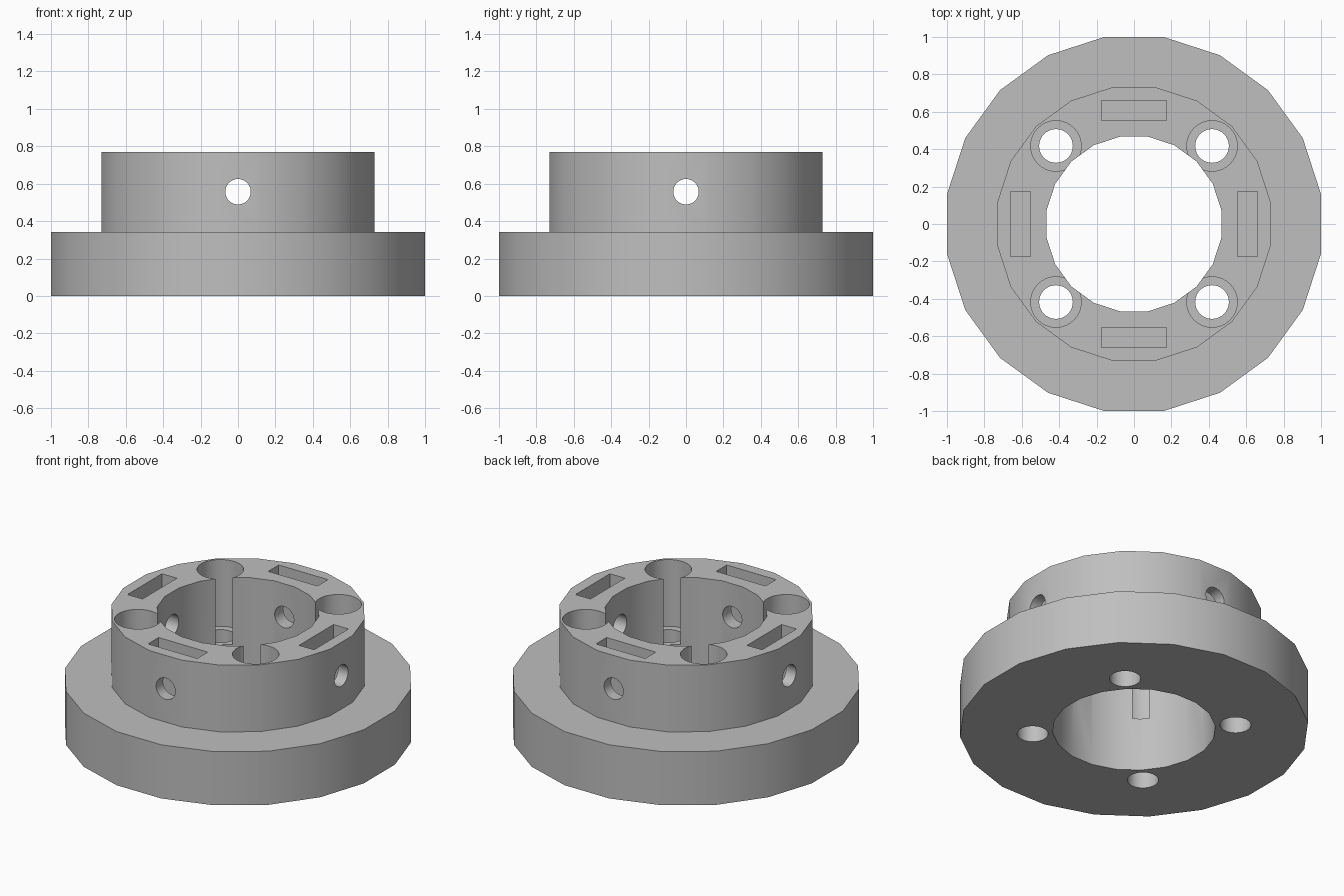
import bpy, bmesh, math
from mathutils import Matrix, Vector

if "Cube" in bpy.data.objects:
    bpy.data.objects.remove(bpy.data.objects["Cube"])

STEP, TOP = 0.343, 0.77          # flange top, collar top
SIDES = 20

gray = bpy.data.materials.new("light_gray")
gray.diffuse_color = (0.52, 0.52, 0.52, 1)
gray.use_nodes = True
gray.node_tree.nodes["Principled BSDF"].inputs["Base Color"].default_value = gray.diffuse_color


def new_object(name, bm):
    bmesh.ops.recalc_face_normals(bm, faces=bm.faces)
    mesh = bpy.data.meshes.new(name)
    bm.to_mesh(mesh)
    bm.free()
    mesh.materials.append(gray)
    obj = bpy.data.objects.new(name, mesh)
    bpy.context.collection.objects.link(obj)
    return obj


def cylinder(bm, radius, start, end):
    start, end = Vector(start), Vector(end)
    axis = end - start
    matrix = Matrix.Translation((start + end) / 2) @ axis.to_track_quat('Z', 'Y').to_matrix().to_4x4()
    bmesh.ops.create_cone(bm, cap_ends=True, segments=40, radius1=radius,
                          radius2=radius, depth=axis.length, matrix=matrix)


# Flanged collar: stepped ring profile revolved in flat facets
profile = [(0.473, 0), (1.0125, 0), (1.0125, STEP), (0.74, STEP), (0.74, TOP), (0.473, TOP)]
bm = bmesh.new()
rings = []
for i in range(SIDES):
    a = math.tau * (i + 0.5) / SIDES
    rings.append([bm.verts.new((r * math.cos(a), r * math.sin(a), z)) for r, z in profile])
for i in range(SIDES):
    p, q = rings[i], rings[(i + 1) % SIDES]
    for j in range(len(profile)):
        k = (j + 1) % len(profile)
        bm.faces.new((p[j], q[j], q[k], p[k]))
hub = new_object("flanged_hub", bm)

# Cutters, one group for each kind of opening
bolts, bores, screws, slots = (bmesh.new() for _ in range(4))
for i in range(4):
    a = math.radians(45 + 90 * i)
    x, y = 0.59 * math.cos(a), 0.59 * math.sin(a)
    cylinder(bolts, 0.09, (x, y, -0.1), (x, y, 0.9))
    cylinder(bores, 0.135, (x, y, STEP), (x, y, 0.9))
    turn = Matrix.Rotation(math.radians(90 * i), 4, 'Z')
    cylinder(screws, 0.068, turn @ Vector((0.3, 0, 0.557)), turn @ Vector((0.9, 0, 0.557)))
    # nut slot, open at the top
    bmesh.ops.create_cube(slots, size=1, matrix=turn @ Matrix.Translation((0.607, 0, 0.64))
                          @ Matrix.Diagonal((0.106, 0.348, 0.52, 1)))

for name, group in (("bolt_hole_cutter", bolts), ("counterbore_cutter", bores),
                    ("screw_hole_cutter", screws), ("nut_slot_cutter", slots)):
    cutter = new_object(name, group)
    cutter.hide_render = True
    mod = hub.modifiers.new(name, 'BOOLEAN')
    mod.operation = 'DIFFERENCE'
    mod.solver = 'EXACT'
    mod.object = cutter

# Apply the cuts, drop the cutters, smooth the round walls
bpy.context.view_layer.objects.active = hub
hub.select_set(True)
for mod in list(hub.modifiers):
    cutter = mod.object
    bpy.ops.object.modifier_apply(modifier=mod.name)
    bpy.data.objects.remove(cutter)
bpy.ops.object.shade_smooth_by_angle(angle=math.radians(30))
